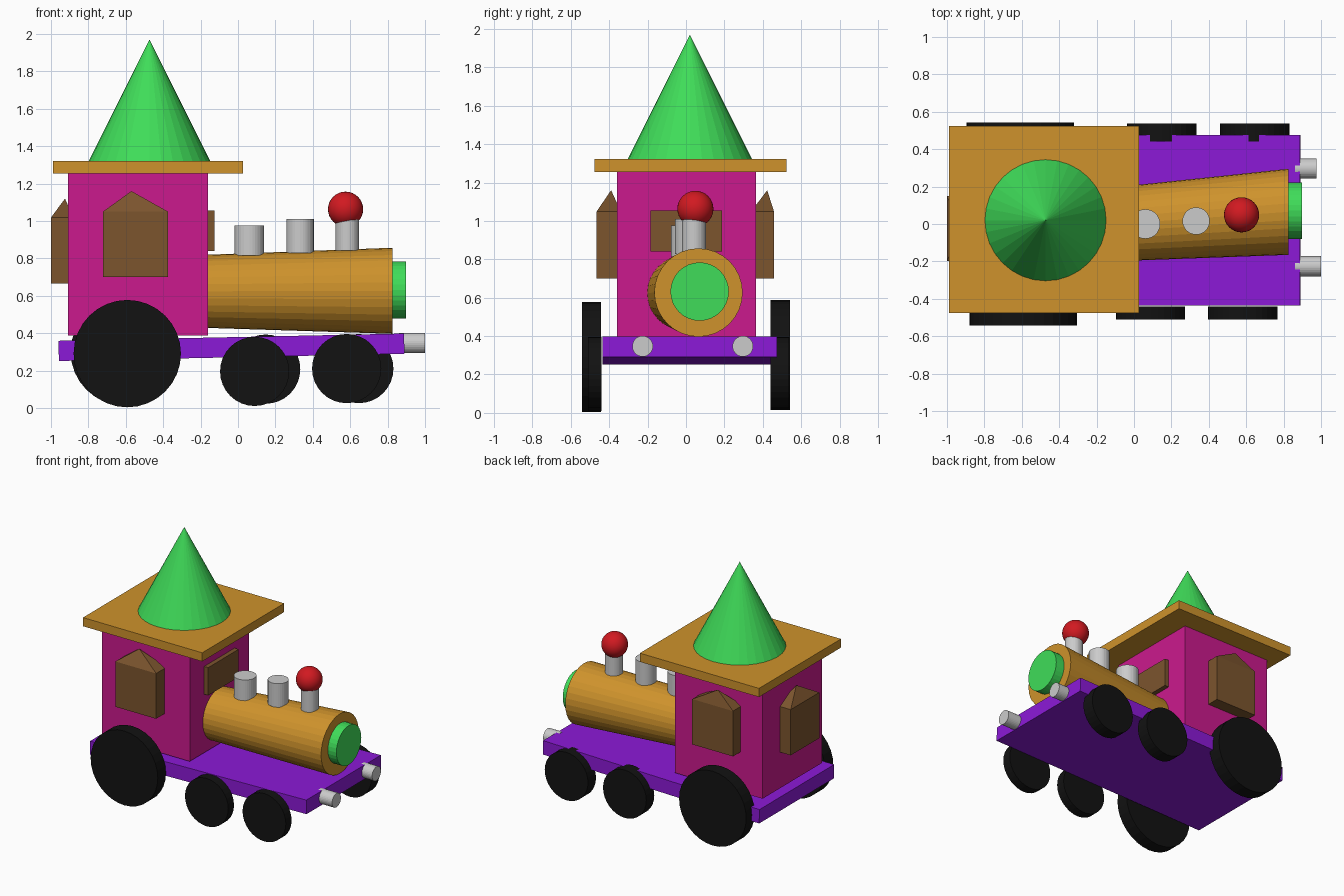
import bpy, bmesh
from math import pi, radians
from mathutils import Vector, Matrix

if "Cube" in bpy.data.objects:
    bpy.data.objects.remove(bpy.data.objects["Cube"])


def paint(name, rgb):
    m = bpy.data.materials.new(name)
    m.diffuse_color = (*rgb, 1)
    m.use_nodes = True
    m.node_tree.nodes["Principled BSDF"].inputs["Base Color"].default_value = m.diffuse_color
    return m


PURPLE = paint("purple", (0.26, 0.01, 0.68))
PINK = paint("pink", (0.60, 0.01, 0.27))
GOLD = paint("gold", (0.62, 0.29, 0.025))
GREEN = paint("green", (0.05, 0.72, 0.10))
BROWN = paint("brown", (0.20, 0.09, 0.027))
RED = paint("red", (0.64, 0.01, 0.015))
BLACK = paint("black", (0.006, 0.006, 0.006))


def finish(name, bm, mat=None):
    bmesh.ops.recalc_face_normals(bm, faces=bm.faces)
    me = bpy.data.meshes.new(name)
    bm.to_mesh(me)
    bm.free()
    ob = bpy.data.objects.new(name, me)
    bpy.context.collection.objects.link(ob)
    if mat:
        me.materials.append(mat)
    return ob


def box(name, lo, hi, mat, apex=None):
    """Box between two corners; an apex turns its top into a pyramid."""
    lo, hi = Vector(lo), Vector(hi)
    bm = bmesh.new()
    bmesh.ops.create_cube(bm, size=1)
    for v in bm.verts:
        v.co = (lo + hi) / 2 + v.co * (hi - lo)
    if apex:
        top = max(bm.faces, key=lambda f: f.calc_center_median().z)
        bmesh.ops.poke(bm, faces=[top])["verts"][0].co = apex
    return finish(name, bm, mat)


def rod(name, start, end, axis, r1, r2=None, mat=None):
    """Cylinder, cone or skewed taper whose end caps stay square to the axis."""
    start, end = Vector(start), Vector(end)
    r2 = r1 if r2 is None else r2
    bm = bmesh.new()
    bmesh.ops.create_cone(bm, cap_ends=True, segments=32, radius1=r1, radius2=r2, depth=2)
    turn = {"X": Matrix.Rotation(pi / 2, 3, "Y"),
            "Y": Matrix.Rotation(-pi / 2, 3, "X"),
            "Z": Matrix.Identity(3)}[axis]
    for v in bm.verts:
        t = (v.co.z + 1) / 2
        v.co = start.lerp(end, t) + turn @ Vector((v.co.x, v.co.y, 0))
    return finish(name, bm, mat)


# slightly tilted chassis
chassis = box("chassis", (-0.924, -0.455, -0.054), (0.924, 0.455, 0.054), PURPLE)
chassis.location = (-0.035, 0.02, 0.325)
chassis.rotation_euler.y = radians(-1.2)

# cab and roof
box("cab", (-0.91, -0.36, 0.388), (-0.16, 0.365, 1.26), PINK)
box("roof", (-0.99, -0.477, 1.255), (0.028, 0.523, 1.322), GOLD)
rod("roof_cone", (-0.473, 0.02, 1.32), (-0.473, 0.02, 1.97), "Z", 0.325, 0, GREEN)

# windows
box("window_right", (-0.722, -0.465, 0.70), (-0.374, -0.34, 1.05), BROWN, (-0.57, -0.39, 1.16))
box("window_left", (-0.722, 0.34, 0.70), (-0.374, 0.458, 1.05), BROWN, (-0.57, 0.423, 1.16))
box("window_back", (-1.0, -0.198, 0.665), (-0.88, 0.15, 1.018), BROWN, (-0.925, -0.025, 1.12))
box("window_front", (-0.19, -0.185, 0.84), (-0.125, 0.187, 1.055), BROWN)

# boiler and its front plate
rod("boiler", (-0.18, -0.007, 0.624), (0.825, 0.065, 0.627), "X", 0.195, 0.23, GOLD)
rod("boiler_plate", (0.80, 0.071, 0.632), (0.897, 0.071, 0.632), "X", 0.152, mat=GREEN)

# stacks, the last one topped by a ball
for i, (x, y, top, r) in enumerate([(0.061, 0, 0.975, 0.079), (0.332, 0.016, 1.01, 0.073),
                                    (0.585, 0.042, 1.03, 0.063)]):
    rod(f"stack_{i + 1}", (x, y, 0.815 + 0.013 * i), (x, y, top), "Z", r)
bm = bmesh.new()
bmesh.ops.create_uvsphere(bm, u_segments=32, v_segments=16, radius=0.094)
ball = finish("stack_ball", bm, RED)
ball.location = (0.575, 0.049, 1.063)
ball.data.shade_smooth()

# wheels: x, inner y, outer y, z, radius
for name, x, y0, y1, z, r in [
        ("big_wheel_right", -0.592, -0.444, -0.543, 0.291, 0.287),
        ("big_wheel_left", -0.608, 0.44, 0.543, 0.301, 0.287),
        ("middle_wheel_right", 0.089, -0.44, -0.51, 0.196, 0.185),
        ("middle_wheel_left", 0.148, 0.44, 0.537, 0.208, 0.185),
        ("front_wheel_right", 0.581, -0.44, -0.51, 0.211, 0.185),
        ("front_wheel_left", 0.646, 0.44, 0.537, 0.211, 0.185)]:
    rod(name, (x, min(y0, y1), z), (x, max(y0, y1), z), "Y", r, mat=BLACK)

# buffers
for name, y, x in [("buffer_right", -0.226, 1.0), ("buffer_left", 0.296, 0.976)]:
    rod(name, (0.86, y, 0.347), (x, y, 0.347), "X", 0.054)
